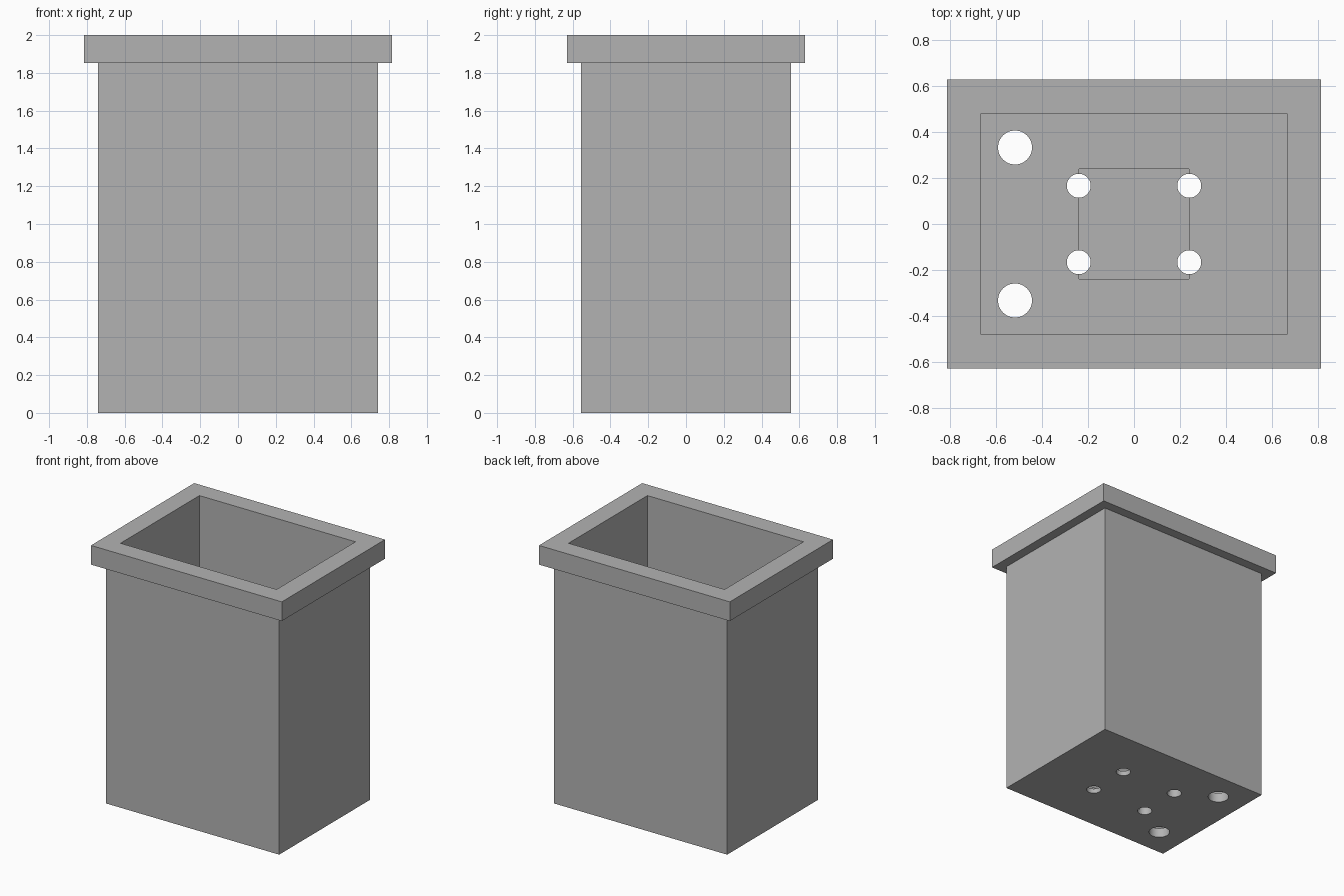
import bpy
import bmesh

if "Cube" in bpy.data.objects:
    bpy.data.objects.remove(bpy.data.objects["Cube"], do_unlink=True)

U = 2 / 27  # module: one wall thickness
WALL, HEIGHT, RIM = 1, 27, 2
LENGTH, WIDTH = 20, 15
RECESS = 6.5

grey = bpy.data.materials.new("plain grey")
grey.use_nodes = True
colour = (0.45, 0.45, 0.45, 1)
grey.diffuse_color = colour
grey.node_tree.nodes["Principled BSDF"].inputs["Base Color"].default_value = colour


def make_object(name, bm):
    bmesh.ops.recalc_face_normals(bm, faces=bm.faces)
    mesh = bpy.data.meshes.new(name)
    bm.to_mesh(mesh)
    bm.free()
    mesh.materials.append(grey)
    obj = bpy.data.objects.new(name, mesh)
    bpy.context.collection.objects.link(obj)
    return obj


def loft_rectangles(name, sections):
    """Join a chain of (length, width, height) rectangles and cap both ends."""
    bm = bmesh.new()
    rings = []
    for length, width, z in sections:
        corners = ((-1, -1), (1, -1), (1, 1), (-1, 1))
        rings.append([bm.verts.new((sx * length * U / 2, sy * width * U / 2, z * U))
                      for sx, sy in corners])
    for a, b in zip(rings, rings[1:]):
        for i in range(4):
            j = (i + 1) % 4
            bm.faces.new((a[i], a[j], b[j], b[i]))
    bm.faces.new(rings[0])
    bm.faces.new(rings[-1])
    return make_object(name, bm)


def drill(target, x, y, radius):
    """Cut a round hole through the floor."""
    bpy.ops.mesh.primitive_cylinder_add(vertices=48, radius=radius * U, depth=3 * U,
                                        location=(x * U, y * U, WALL * U / 2))
    cutter = bpy.context.object
    cutter.name = "hole_cutter"
    cutter.hide_render = True
    cutter.data.materials.append(grey)
    mod = target.modifiers.new("hole", "BOOLEAN")
    mod.operation = "DIFFERENCE"
    mod.solver = "EXACT"
    mod.object = cutter
    bpy.context.view_layer.objects.active = target
    bpy.ops.object.modifier_apply(modifier=mod.name)
    bpy.data.objects.remove(cutter, do_unlink=True)


# Open box: outer wall, overhanging rim, cavity and shallow square floor recess
inner = (LENGTH - 2 * WALL, WIDTH - 2 * WALL)
outer = (LENGTH + 2 * WALL, WIDTH + 2 * WALL)
box = loft_rectangles("rimmed_box", [
    (LENGTH, WIDTH, 0),
    (LENGTH, WIDTH, HEIGHT - RIM),
    (*outer, HEIGHT - RIM),
    (*outer, HEIGHT),
    (*inner, HEIGHT),
    (*inner, WALL),
    (RECESS, RECESS, WALL),
    (RECESS, RECESS, WALL / 2),
])

# Four small holes on the recess edges, two larger ones near the side wall
for side in (-1, 1):
    for x in (-RECESS / 2, RECESS / 2):
        drill(box, x, side * 2.25, 0.7)
    drill(box, -7, side * 4.5, 1)

# Round hole walls, crisp box edges
bpy.ops.object.select_all(action="DESELECT")
box.select_set(True)
bpy.context.view_layer.objects.active = box
bpy.ops.object.shade_smooth_by_angle()
